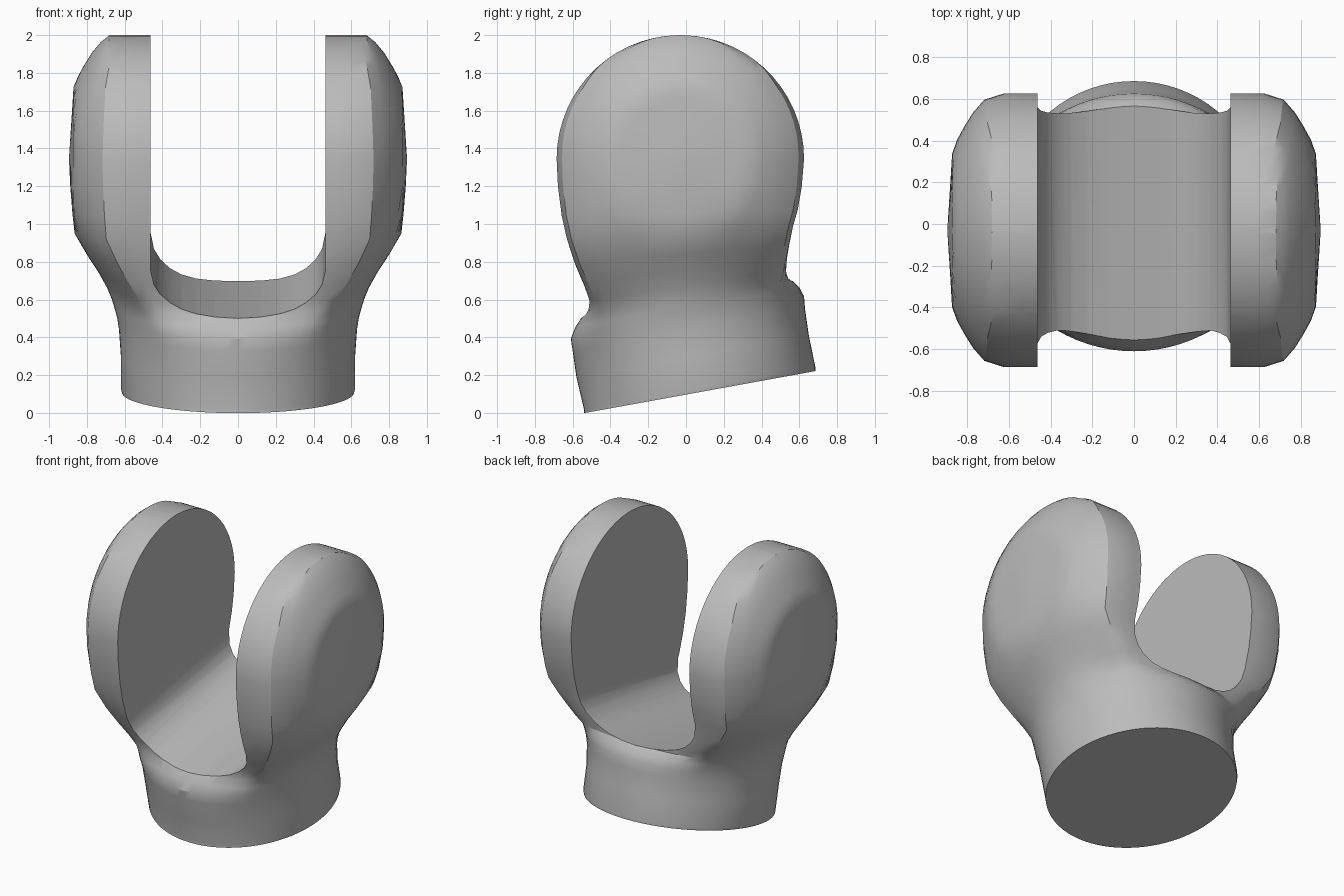
import bpy, bmesh, math

cube = bpy.data.objects.get("Cube")
if cube:
    bpy.data.objects.remove(cube, do_unlink=True)

SIDES = 72
EAR_R, EAR_Z, EAR_Y = 0.655, 1.345, -0.03

# Ear bulge: (radius, half width) from hub to rim
BULGE = [(0, 0.895), (0.39, 0.87), (0.47, 0.83), (0.56, 0.775), (0.62, 0.725), (EAR_R, 0.68)]

# Lower rings: height, tilt in degrees, half width, front y, back y, ear-shape share
LOWER = [
    (0.11, 10.3, 0.615, -0.54, 0.685, 0),
    (0.13, 10.3, 0.62, -0.54, 0.685, 0),
    (0.30, 10.3, 0.62, -0.58, 0.65, 0),
    (0.44, 10.3, 0.63, -0.60, 0.63, 0.03),
    (0.505, 10.3, 0.64, -0.61, 0.625, 0.08),
    (0.56, 10.0, 0.655, -0.585, 0.60, 0.2),
    (0.61, 9.5, 0.67, -0.545, 0.56, 0.4),
    (0.67, 8.5, 0.695, -0.535, 0.55, 0.65),
    (0.75, 7, 0.74, -0.555, 0.545, 0.85),
    (0.84, 5, 0.80, -0.592, 0.55, 0.95),
    (0.95, 3, 0.865, -0.63, 0.565, 1),
    (1.06, 1.5, 0.877, -0.658, 0.592, 1),
    (1.20, 0, 0.888, -0.678, 0.613, 1),
]


def half_width(r):
    for (r0, w0), (r1, w1) in zip(BULGE, BULGE[1:]):
        if r <= r1:
            return w0 + (w1 - w0) * (r - r0) / (r1 - r0)
    return BULGE[-1][1]


def ear_reach(dx, dv, depth, width, half):
    """Distance along a ray from the centre to the ear cross-section."""
    scale = width / half_width(depth)
    lo, hi = 0.0, 2.0
    for _ in range(30):
        t = (lo + hi) / 2
        f = abs(t * dv) / half
        r = math.sqrt(depth ** 2 + f * f * (EAR_R ** 2 - depth ** 2))
        if f <= 1 and abs(t * dx) <= scale * half_width(r):
            lo = t
        else:
            hi = t
    return lo


def add_ring(bm, z, tilt, width, front, back, share):
    """One cross-section, blended from round base to ear shape."""
    th = math.radians(tilt)
    yc, half = (front + back) / 2, (back - front) / 2 / math.cos(th)
    depth = abs(z - EAR_Z)
    if z < EAR_Z:
        depth = min(depth, 0.39)
    ring = []
    for i in range(SIDES):
        a = 2 * math.pi * i / SIDES
        dx, dv = width * math.cos(a), half * math.sin(a)
        t = 1 + share * (ear_reach(dx, dv, depth, width, half) - 1)
        ring.append(bm.verts.new((t * dx, yc + t * dv * math.cos(th), z + t * dv * math.sin(th))))
    return ring


def make_object(name, bm):
    bmesh.ops.recalc_face_normals(bm, faces=bm.faces[:])
    mesh = bpy.data.meshes.new(name)
    bm.to_mesh(mesh)
    bm.free()
    obj = bpy.data.objects.new(name, mesh)
    bpy.context.collection.objects.link(obj)
    return obj


def loft(bm, rings):
    n = len(rings[0])
    for a, b in zip(rings, rings[1:]):
        for i in range(n):
            j = (i + 1) % n
            bm.faces.new((a[i], a[j], b[j], b[i]))
    bm.faces.new(rings[0][::-1])
    bm.faces.new(rings[-1])


# Fork body: tilted round base flowing into the rounded ears
bm = bmesh.new()
rings = [add_ring(bm, *row) for row in LOWER]
STEPS = 16
for k in range(STEPS):
    phi = math.radians(88.5) * k / (STEPS - 1)
    dz, half = EAR_R * math.sin(phi), EAR_R * math.cos(phi)
    rings.append(add_ring(bm, EAR_Z + dz, 0, half_width(dz), EAR_Y - half, EAR_Y + half, 1))
loft(bm, rings)
body = make_object("fork_body", bm)

# Slot cutter: U-shaped channel with a floor sloping up to the back
SLOT = [(0, 0), (0.12, 0.005), (0.22, 0.018), (0.3, 0.042), (0.36, 0.075),
        (0.41, 0.12), (0.445, 0.175), (0.463, 0.26), (0.463, 2)]
outline = [(-x, z) for x, z in SLOT[:0:-1]] + SLOT
bm = bmesh.new()
loft(bm, [[bm.verts.new((x, y, 0.598 + 0.175 * y + z)) for x, z in outline] for y in (-1, 1)])
cutter = make_object("slot_cutter", bm)
cutter.hide_render = True

# Cut the slot
cut = body.modifiers.new("slot", "BOOLEAN")
cut.operation = "DIFFERENCE"
cut.solver = "EXACT"
cut.object = cutter
bpy.ops.object.select_all(action="DESELECT")
body.select_set(True)
bpy.context.view_layer.objects.active = body
bpy.ops.object.modifier_apply(modifier=cut.name)
bpy.data.objects.remove(cutter, do_unlink=True)

# Plain grey finish
grey = bpy.data.materials.new("plain_grey")
grey.use_nodes = True
color = (0.5, 0.5, 0.5, 1)
grey.diffuse_color = color
grey.node_tree.nodes["Principled BSDF"].inputs["Base Color"].default_value = color
body.data.materials.clear()
body.data.materials.append(grey)
bpy.ops.object.shade_smooth_by_angle(angle=math.radians(30))
